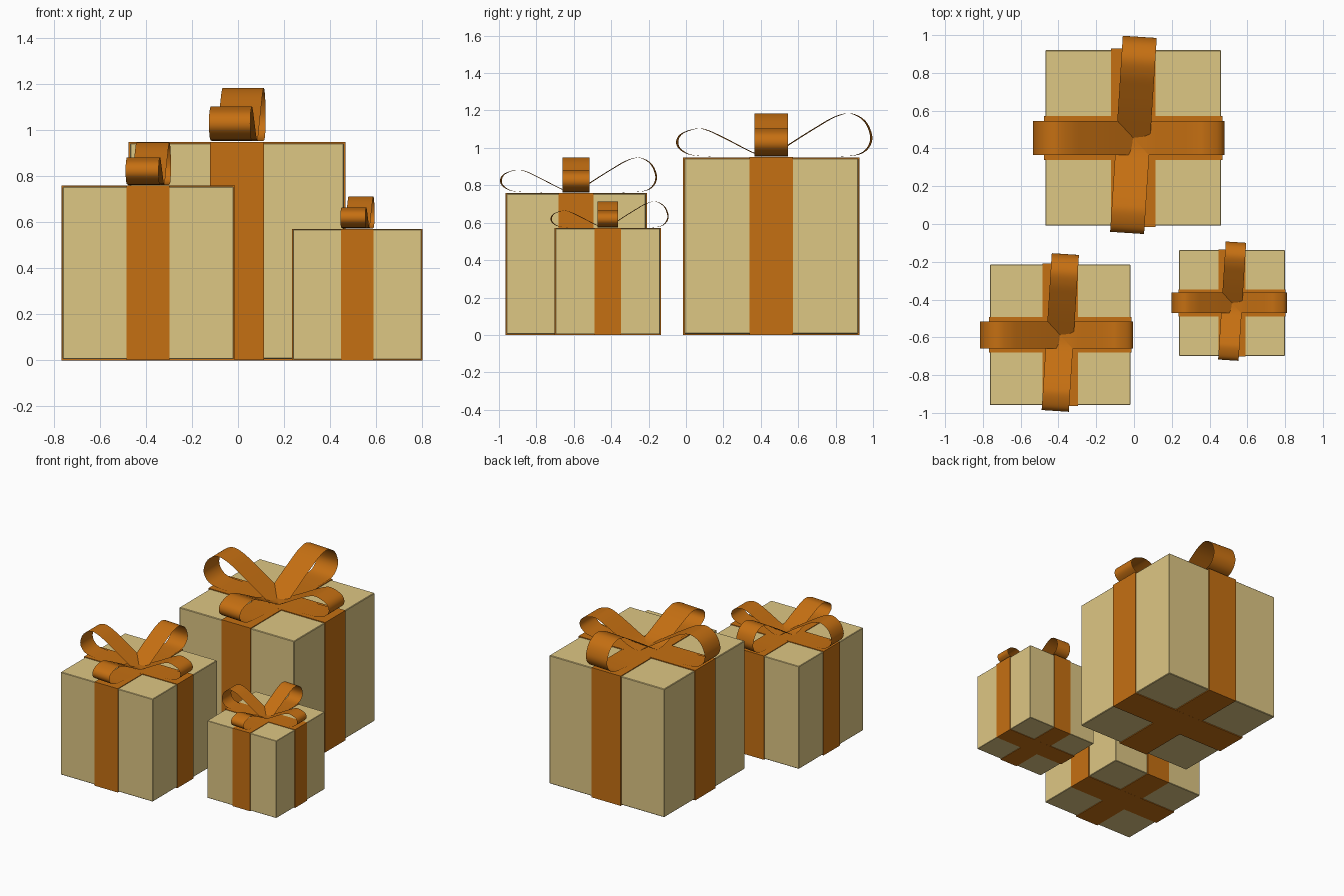
import bpy, bmesh, math
from mathutils import Vector, Matrix

if "Cube" in bpy.data.objects:
    bpy.data.objects.remove(bpy.data.objects["Cube"])


def material(name, rgb):
    m = bpy.data.materials.new(name)
    m.diffuse_color = (*rgb, 1)
    m.use_nodes = True
    m.node_tree.nodes["Principled BSDF"].inputs["Base Color"].default_value = m.diffuse_color
    return m


PAPER = material("cream_paper", (0.73, 0.57, 0.23))
RIBBON = material("orange_ribbon", (0.56, 0.16, 0.006))

# Side outlines of the two bow loops (distance from knot, height), for the largest gift
TALL_LOOP = [(0, 0.955), (0.13, 1.041), (0.235, 1.107), (0.336, 1.165), (0.42, 1.184),
             (0.495, 1.143), (0.53, 1.062), (0.512, 1.0), (0.455, 0.963),
             (0.336, 0.954), (0.17, 0.953), (0, 0.953)]
LOW_LOOP = [(0, 0.955), (0.085, 0.971), (0.228, 1.046), (0.322, 1.092), (0.38, 1.103),
            (0.455, 1.078), (0.482, 1.037), (0.467, 0.994), (0.402, 0.961),
            (0.25, 0.954), (0.12, 0.953), (0, 0.953)]


def smooth_path(points, steps=6):
    """Catmull-Rom curve through the points."""
    p = [Vector(q) for q in points]
    p = [2 * p[0] - p[1]] + p + [2 * p[-1] - p[-2]]
    out = []
    for a, b, c, d in zip(p, p[1:], p[2:], p[3:]):
        for i in range(steps):
            t = i / steps
            out.append(0.5 * (2 * b + (c - a) * t + (2 * a - 5 * b + 4 * c - d) * t ** 2
                              + (3 * b - a - 3 * c + d) * t ** 3))
    return out + [p[-2]]


def finish(bm, name, mat, frame, smooth=False):
    me = bpy.data.meshes.new(name)
    bm.transform(frame)
    bm.to_mesh(me)
    bm.free()
    me.materials.append(mat)
    for f in me.polygons:
        f.use_smooth = smooth
    ob = bpy.data.objects.new(name, me)
    bpy.context.collection.objects.link(ob)
    return ob


def block(name, size, z0, mat, frame, bevel=0):
    bm = bmesh.new()
    bmesh.ops.create_cube(bm, size=1)
    bmesh.ops.scale(bm, vec=size, verts=bm.verts)
    bmesh.ops.translate(bm, vec=(0, 0, z0 + size[2] / 2), verts=bm.verts)
    if bevel:
        bmesh.ops.bevel(bm, geom=bm.edges[:], offset=bevel, segments=1, affect='EDGES')
    return finish(bm, name, mat, frame)


def bow_loop(name, outline, angle, stretch, frame, width=0.18):
    bm = bmesh.new()
    rows = [[bm.verts.new((q.x * stretch, s * width / 2, q.y)) for s in (-1, 1)]
            for q in smooth_path(outline)]
    for r, n in zip(rows, rows[1:]):
        bm.faces.new((r[0], r[1], n[1], n[0]))
    turn = Matrix.Rotation(math.radians(angle), 4, 'Z')
    return finish(bm, name, RIBBON, frame @ turn, smooth=True)


def gift(label, x, y, scale):
    frame = Matrix.Translation((x, y, 0)) @ Matrix.Scale(scale, 4)
    # wrapped box
    block(label + "_box", (0.93, 0.93, 0.938), 0.006, PAPER, frame, 0.004)
    # crossing ribbon bands
    block(label + "_band_side", (0.944, 0.234, 0.95), 0, RIBBON, frame)
    block(label + "_band_front", (0.234, 0.944, 0.949), 0.0005, RIBBON, frame)
    # four bow loops, the second pair slightly twisted
    bow_loop(label + "_bow_left", TALL_LOOP, 180, 1, frame)
    bow_loop(label + "_bow_right", LOW_LOOP, 0, 1, frame)
    bow_loop(label + "_bow_back", TALL_LOOP, 86.3, 1.01, frame)
    bow_loop(label + "_bow_front", LOW_LOOP, -93.7, 1.045, frame)


gift("large_gift", -0.004, 0.456, 1.0)
gift("medium_gift", -0.391, -0.587, 0.8)
gift("small_gift", 0.519, -0.418, 0.602)
